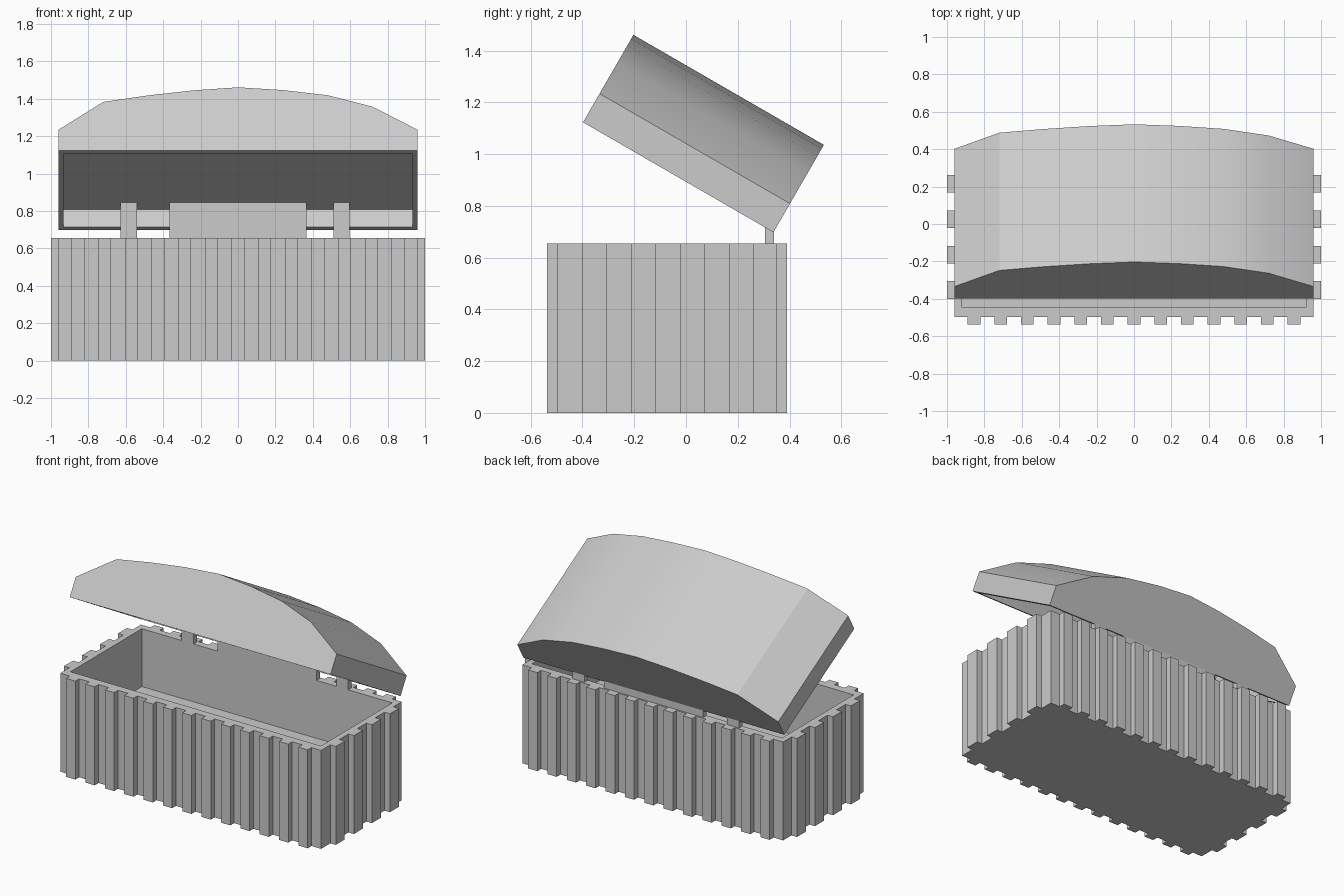
import bpy, bmesh, math

if "Cube" in bpy.data.objects:
    bpy.data.objects.remove(bpy.data.objects["Cube"])


def prism(name, pts, a0, a1, axis='Z'):
    """Extrude a closed outline along Z (points are x,y) or Y (points are x,z)."""
    place = (lambda p, a: (p[0], p[1], a)) if axis == 'Z' else (lambda p, a: (p[0], a, p[1]))
    bm = bmesh.new()
    lo = [bm.verts.new(place(p, a0)) for p in pts]
    hi = [bm.verts.new(place(p, a1)) for p in pts]
    n = len(pts)
    bm.faces.new(lo)
    bm.faces.new(hi)
    for i in range(n):
        j = (i + 1) % n
        bm.faces.new((lo[i], lo[j], hi[j], hi[i]))
    bmesh.ops.recalc_face_normals(bm, faces=bm.faces)
    me = bpy.data.meshes.new(name)
    bm.to_mesh(me)
    bm.free()
    ob = bpy.data.objects.new(name, me)
    bpy.context.collection.objects.link(ob)
    return ob


def box(name, x0, x1, y0, y1, z0, z1):
    return prism(name, [(x0, y0), (x1, y0), (x1, y1), (x0, y1)], z0, z1)


def hollow(ob, cutter):
    mod = ob.modifiers.new("hollow", 'BOOLEAN')
    mod.operation = 'DIFFERENCE'
    mod.solver = 'EXACT'
    mod.object = cutter
    cutter.hide_render = True
    cutter.hide_viewport = True


# Ribbed body outline, walked anticlockwise with teeth on all four sides
W, YF, YB, D = 0.96, -0.497, 0.35, 0.04
H = 0.655
long_ribs = [-0.855 + 0.1425 * i for i in range(13)]
side_ribs = [-0.353 + 0.1895 * i for i in range(4)]


def teeth(centres, half):
    out = []
    for c in centres:
        out += [(c - half, 0), (c - half, D), (c + half, D), (c + half, 0)]
    return out


front = [(x, YF - d) for x, d in teeth(long_ribs, 0.034)]
right = [(W + d, y) for y, d in teeth(side_ribs, 0.047)]
back = [(x, YB + d) for x, d in reversed(teeth(long_ribs, 0.034))]
left = [(-x, y) for x, y in reversed(right)]
outline = ([(-W, YF)] + front + [(W, YF)] + right
           + [(W, YB)] + back + [(-W, YB)] + left)
body = prism("chest_body", outline, 0, H)
hollow(body, box("body_cutter", -0.922, 0.922, -0.445, 0.305, 0.27, 0.8))

# Hinge posts and the wide hinge plate
for name, x0, x1 in (("hinge_left", -0.628, -0.54), ("hinge_plate", -0.365, 0.365),
                     ("hinge_right", 0.51, 0.597)):
    box(name, x0, x1, 0.305, 0.34, 0.5, 0.845)

# Arched lid, slightly uneven at the shoulders, tilted open by 30 degrees
arch = [(0.96, 0.128), (0.72, 0.27), (0.48, 0.341), (0.24, 0.373), (0, 0.39),
        (-0.24, 0.371), (-0.48, 0.34), (-0.72, 0.3), (-0.96, 0.128)]
lid = prism("lid", [(-0.96, 0), (0.96, 0)] + arch, -0.85, 0, 'Y')
lid_cutter = box("lid_cutter", -0.933, 0.933, -0.82, -0.03, -0.1, 0.11)
hollow(lid, lid_cutter)
for ob in (lid, lid_cutter):
    ob.location = (0, 0.338, 0.698)
    ob.rotation_euler.x = math.radians(-30)

# Smooth the gentle arch while keeping the corners sharp
bpy.context.view_layer.objects.active = lid
lid.select_set(True)
bpy.ops.object.shade_smooth_by_angle(angle=math.radians(20))
